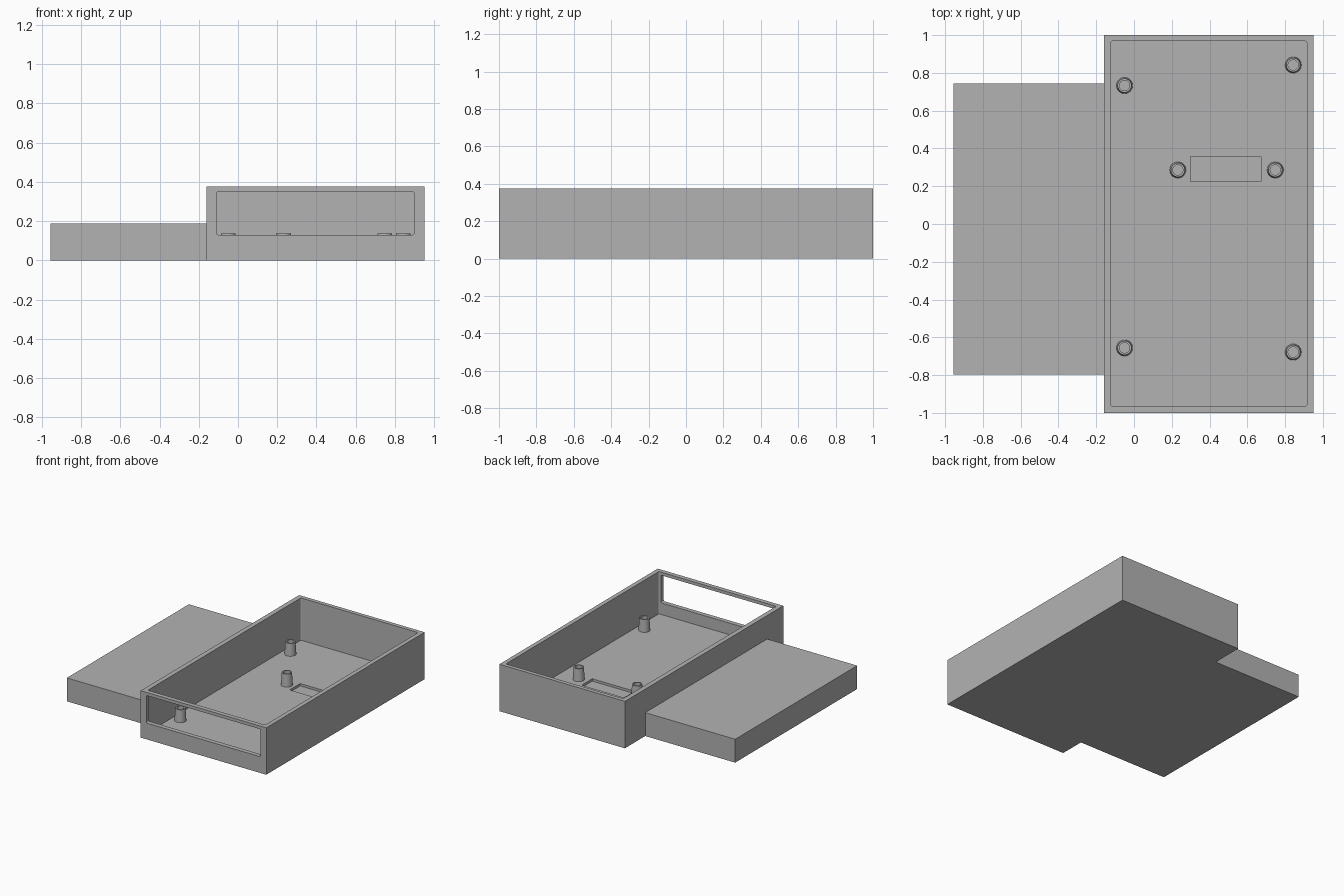
import bpy
import bmesh
from math import radians
from mathutils import Matrix, Vector

default = bpy.data.objects.get("Cube")
if default:
    bpy.data.objects.remove(default, do_unlink=True)

# Single plain grey plastic
grey = bpy.data.materials.new("grey_plastic")
grey.use_nodes = True
colour = (0.45, 0.45, 0.45, 1)
grey.diffuse_color = colour
grey.node_tree.nodes["Principled BSDF"].inputs["Base Color"].default_value = colour

FLOOR = 0.037
HEIGHT = 0.375


def add_object(name, bm):
    mesh = bpy.data.meshes.new(name)
    bmesh.ops.recalc_face_normals(bm, faces=bm.faces)
    bm.to_mesh(mesh)
    bm.free()
    mesh.materials.append(grey)
    obj = bpy.data.objects.new(name, mesh)
    bpy.context.collection.objects.link(obj)
    return obj


def box(name, low, high, round_axis=None):
    """Box between two corners; edges along round_axis get a tiny radius."""
    low, high = Vector(low), Vector(high)
    bm = bmesh.new()
    place = Matrix.Translation((low + high) / 2) @ Matrix.Diagonal((*(high - low), 1))
    bmesh.ops.create_cube(bm, size=1, matrix=place)
    if round_axis is not None:
        edges = [e for e in bm.edges
                 if abs((e.verts[0].co - e.verts[1].co).normalized()[round_axis]) > 0.9]
        bmesh.ops.bevel(bm, geom=edges, offset=0.008, segments=3,
                        profile=0.5, affect='EDGES')
    return add_object(name, bm)


def cut(target, cutter):
    mod = target.modifiers.new("cut", 'BOOLEAN')
    mod.operation = 'DIFFERENCE'
    mod.solver = 'EXACT'
    mod.object = cutter
    bpy.context.view_layer.objects.active = target
    bpy.ops.object.modifier_apply(modifier=mod.name)
    bpy.data.objects.remove(cutter, do_unlink=True)


def post(name, x, y):
    """Hollow, slightly tapered screw post turned around its axis."""
    bottom, top = FLOOR, FLOOR + 0.1
    profile = [(0.027, bottom), (0.027, top), (0.037, top), (0.043, bottom)]
    bm = bmesh.new()
    verts = [bm.verts.new((r, 0, z)) for r, z in profile]
    edges = [bm.edges.new(pair) for pair in zip(verts, verts[1:])]
    bmesh.ops.spin(bm, geom=verts + edges, axis=(0, 0, 1), cent=(0, 0, 0),
                   angle=radians(360), steps=32, use_merge=True)
    bmesh.ops.remove_doubles(bm, verts=bm.verts, dist=0.0001)
    obj = add_object(name, bm)
    obj.location = (x, y, 0)
    bpy.ops.object.select_all(action='DESELECT')
    obj.select_set(True)
    bpy.context.view_layer.objects.active = obj
    bpy.ops.object.shade_smooth_by_angle(angle=radians(35))


# Open tray with a front window and a shallow floor pocket
tray = box("tray", (-0.16, -1, 0), (0.95, 1, HEIGHT))
cut(tray, box("cavity", (-0.122, -0.964, FLOOR), (0.915, 0.968, 0.5), 2))
cut(tray, box("window", (-0.11, -1.1, 0.13), (0.897, -0.9, 0.35), 1))
cut(tray, box("pocket", (0.3, 0.224, 0.018), (0.672, 0.357, 0.1)))

# Low solid block beside the tray
box("side_block", (-0.955, -0.797, 0), (-0.16, 0.743, 0.187))

# Corner posts and the pair beside the pocket
posts = {
    "back_right_post": (-0.05, 0.733),
    "back_left_post": (0.843, 0.842),
    "front_right_post": (-0.05, -0.656),
    "front_left_post": (0.843, -0.678),
    "pocket_right_post": (0.232, 0.286),
    "pocket_left_post": (0.748, 0.286),
}
for name, (x, y) in posts.items():
    post(name, x, y)
